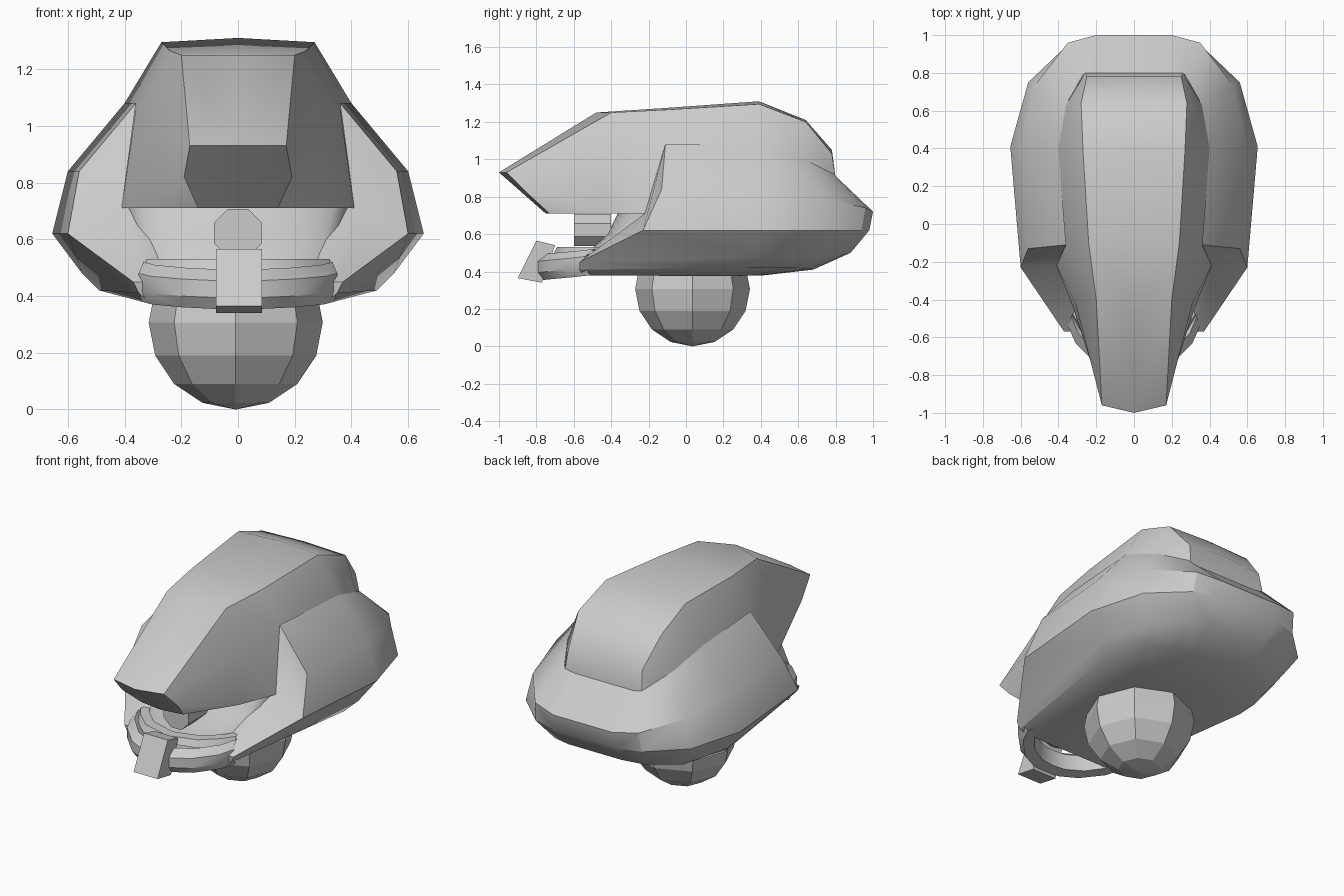
import bpy, bmesh, math
from mathutils import Vector

cube = bpy.data.objects.get("Cube")
if cube:
    bpy.data.objects.remove(cube)

grey = bpy.data.materials.new("plain_grey")
grey.use_nodes = True
COLOR = (0.6, 0.6, 0.6, 1)
grey.diffuse_color = COLOR
grey.node_tree.nodes["Principled BSDF"].inputs["Base Color"].default_value = COLOR


def finish(name, bm, mirror=True, smooth=30):
    """Turn a bmesh into a mirrored, shaded object."""
    bmesh.ops.remove_doubles(bm, verts=bm.verts, dist=0.0005)
    bmesh.ops.recalc_face_normals(bm, faces=bm.faces)
    mesh = bpy.data.meshes.new(name)
    bm.to_mesh(mesh)
    bm.free()
    mesh.materials.append(grey)
    ob = bpy.data.objects.new(name, mesh)
    bpy.context.collection.objects.link(ob)
    if mirror:
        mod = ob.modifiers.new("mirror", 'MIRROR')
        mod.use_clip = True
    bpy.ops.object.select_all(action='DESELECT')
    ob.select_set(True)
    bpy.context.view_layer.objects.active = ob
    if smooth:
        bpy.ops.object.shade_smooth_by_angle(angle=math.radians(smooth))
    return ob


def add_face(bm, points):
    bm.faces.new([bm.verts.new(p) for p in points])


def loft(bm, rows, closed=False):
    """Quads between successive rows of points."""
    n = len(rows[0])
    for a, b in zip(rows, rows[1:]):
        for i in range(n if closed else n - 1):
            j = (i + 1) % n
            quad = []
            for p in (a[i], a[j], b[j], b[i]):
                if p not in quad:
                    quad.append(p)
            if len(quad) > 2:
                add_face(bm, quad)


# Hood: sections from the front peak to the back, centre to lower edge
hood = [
    [(0, -1, .93), (.17, -.96, .93), (.19, -.85, .82), (.14, -.73, .71)],
    [(0, -.48, 1.25), (.2, -.4, 1.25), (.31, -.42, .98), (.32, -.45, .71)],
    [(0, -.1, 1.275), (.24, -.1, 1.265), (.36, -.1, 1.06), (.41, -.22, .71)],
    [(0, .39, 1.31), (.27, .39, 1.295), (.4, .4, 1.08), (.42, .4, .8)],
    [(0, .64, 1.21), (.28, .64, 1.2), (.36, .63, 1), (.37, .63, .8)],
    [(0, .78, 1.05), (.25, .78, 1.03), (.27, .78, .95), (.27, .78, .8)],
    [(0, .8, .9), (.26, .8, .9), (.27, .79, .9), (.27, .78, .8)],
]
bm = bmesh.new()
loft(bm, hood)
add_face(bm, hood[0] + [(0, -.75, .71)])
add_face(bm, [(0, -.75, .71), hood[0][3], hood[1][3], (0, -.45, .71)])
add_face(bm, [(0, -.45, .71), hood[1][3], hood[2][3], (0, -.22, .71)])
finish("hood", bm, smooth=35)

# Lower shell: loops from the hood seam to the floor, front cheek to back centre
shell = [
    [(.36, -.11, 1.08), (.4, .4, 1.08), (.36, .63, 1), (.27, .79, .92), (.2, .8, .9), (0, .8, .9)],
    [(.56, -.13, .84), (.6, .4, .84), (.52, .74, .79), (.35, .96, .74), (.2, 1, .72), (0, 1, .72)],
    [(.6, -.23, .62), (.655, .41, .62), (.56, .75, .62), (.36, .94, .62), (.22, .98, .62), (0, .98, .62)],
    [(.37, -.57, .45), (.55, .38, .48), (.47, .7, .48), (.3, .84, .49), (.18, .88, .5), (0, .88, .5)],
    [(.35, -.57, .41), (.49, .33, .42), (.4, .57, .42), (.26, .66, .415), (.15, .68, .41), (0, .68, .41)],
    [(.31, -.55, .38), (.32, .2, .375), (.28, .35, .38), (.2, .4, .38), (.1, .42, .38), (0, .42, .38)],
]
bm = bmesh.new()
loft(bm, shell)
add_face(bm, [(0, -.55, .38)] + shell[5])
# cheek front faces and their inner sides
seam, inner, tip = (.41, -.22, .71), (.28, -.45, .53), (.33, -.57, .45)
add_face(bm, [shell[0][0], shell[1][0], shell[2][0], seam])
add_face(bm, [seam, shell[2][0], shell[3][0], tip])
add_face(bm, [seam, tip, inner, (.35, -.2, .71)])
add_face(bm, [tip, shell[3][0], shell[4][0], shell[5][0]])
add_face(bm, [tip, shell[5][0], (.28, -.45, .38), inner])
finish("lower_shell", bm)

# Mouth lining: a curved wall sloping back beneath the hood
bm = bmesh.new()
rows = []
for z, front, back in ((.38, -.55, -.45), (.5, -.53, -.43), (.6, -.42, -.3), (.72, -.36, -.2)):
    width = .28 + .11 * (z - .38) / .34
    rows.append([(width * math.sin(t * math.pi / 12),
                  back + (front - back) * math.cos(t * math.pi / 12), z) for t in range(7)])
loft(bm, rows)
finish("mouth_lining", bm, smooth=60)


def jaw_bar(name, path, profile):
    """Sweep a closed (depth, height) profile along a half-path."""
    bm = bmesh.new()
    rows = [[(x * (1 - d), y + d, z + h) for d, h in profile] for x, y, z in path]
    loft(bm, rows, closed=True)
    finish(name, bm)


jaw_bar("chin_bar",
        [(.35, -.54, .45), (.31, -.63, .44), (.2, -.74, .43), (.09, -.79, .425), (0, -.8, .425)],
        [(0, -.03), (.03, -.07), (.1, -.06), (.11, .03), (.05, .07), (0, .03)])
jaw_bar("lip_bar",
        [(.33, -.5, .51), (.28, -.57, .51), (.18, -.66, .51), (0, -.71, .51)],
        [(0, -.02), (.07, -.03), (.08, .02), (.02, .02)])

# Chin block: slanted profile extruded across the centre
bm = bmesh.new()
side = [(-.8, .565), (-.7, .54), (-.77, .34), (-.9, .365)]
loft(bm, [[(x, y, z) for y, z in side] for x in (-.077, .085)], closed=True)
for x in (-.077, .085):
    add_face(bm, [(x, y, z) for y, z in side])
finish("chin_block", bm, mirror=False, smooth=0)

# Mouthpiece: short eight-sided plug
bpy.ops.mesh.primitive_cylinder_add(vertices=8, radius=.092, depth=.2,
                                    location=(0, -.5, .622), rotation=(math.pi / 2, math.pi / 8, 0))
plug = bpy.context.object
plug.name = "mouthpiece"
plug.data.materials.append(grey)

# Neck ball: faceted sphere
bpy.ops.mesh.primitive_uv_sphere_add(segments=8, ring_count=8, radius=.307,
                                     location=(-.008, .035, .307))
ball = bpy.context.object
ball.name = "neck_ball"
ball.data.materials.append(grey)
